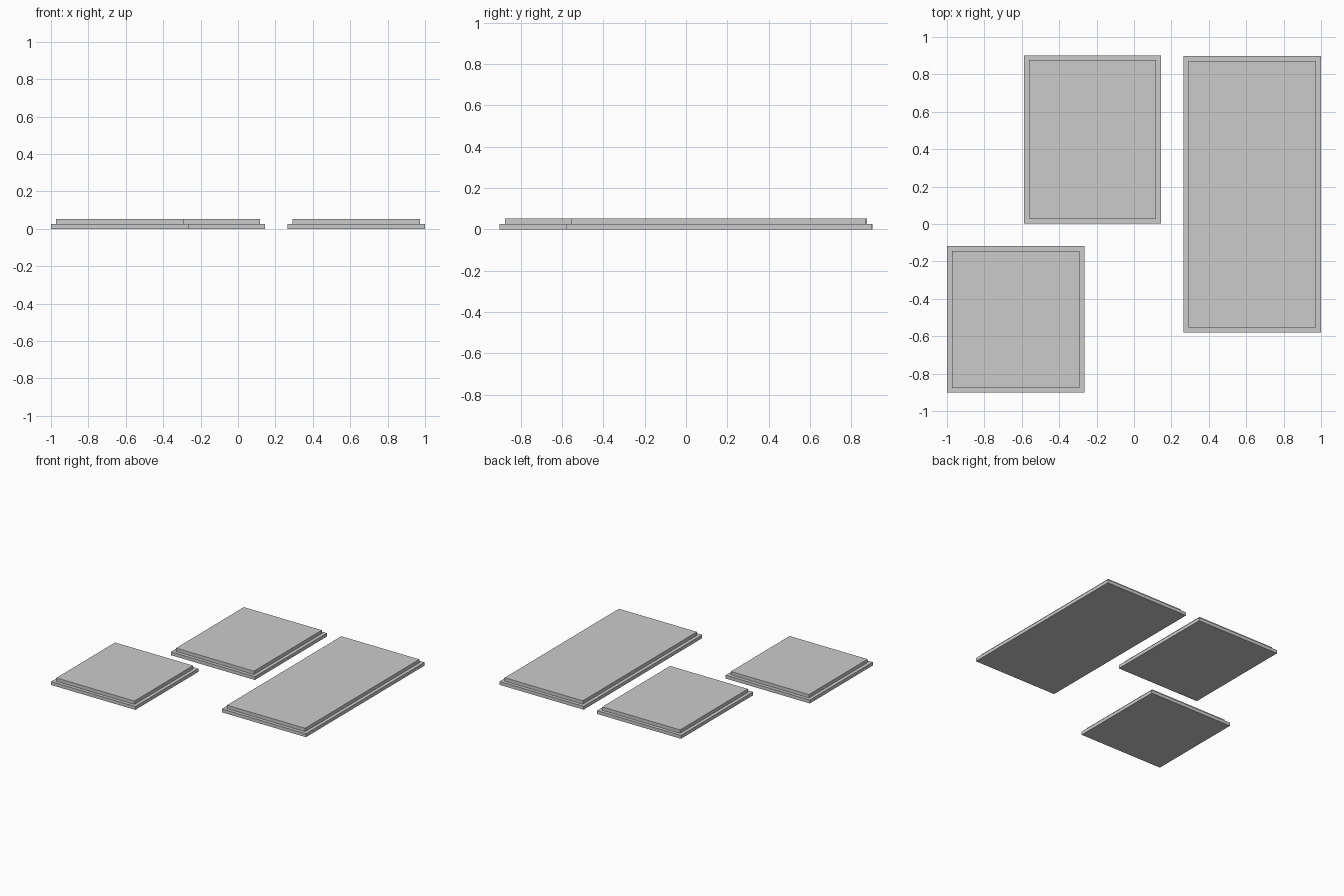
import bpy, bmesh
from mathutils import Matrix, Vector

if "Cube" in bpy.data.objects:
    bpy.data.objects.remove(bpy.data.objects["Cube"])

STEP = 0.0265   # height of each tier, also the ledge width


def stepped_slab(name, x0, x1, y0, y1):
    bm = bmesh.new()
    # lower tier
    mat = Matrix.Translation(((x0 + x1) / 2, (y0 + y1) / 2, STEP / 2)) @ Matrix.Diagonal((x1 - x0, y1 - y0, STEP, 1))
    bmesh.ops.create_cube(bm, size=1, matrix=mat)
    # ledge, then upper tier raised from the inset face
    bm.normal_update()
    top = max(bm.faces, key=lambda f: f.calc_center_median().z)
    bmesh.ops.inset_region(bm, faces=[top], thickness=STEP, use_even_offset=True)
    ret = bmesh.ops.extrude_face_region(bm, geom=[top])
    verts = [g for g in ret["geom"] if isinstance(g, bmesh.types.BMVert)]
    bmesh.ops.translate(bm, verts=verts, vec=Vector((0, 0, STEP)))
    if top.is_valid:
        bmesh.ops.delete(bm, geom=[top], context='FACES_ONLY')
    bmesh.ops.recalc_face_normals(bm, faces=bm.faces[:])
    mesh = bpy.data.meshes.new(name)
    bm.to_mesh(mesh)
    bm.free()
    obj = bpy.data.objects.new(name, mesh)
    bpy.context.collection.objects.link(obj)
    return obj


# three separate stepped slabs
stepped_slab("small_slab", -1.0, -0.265, -0.902, -0.117)
stepped_slab("medium_slab", -0.588, 0.145, 0.003, 0.902)
stepped_slab("long_slab", 0.265, 1.0, -0.58, 0.898)
